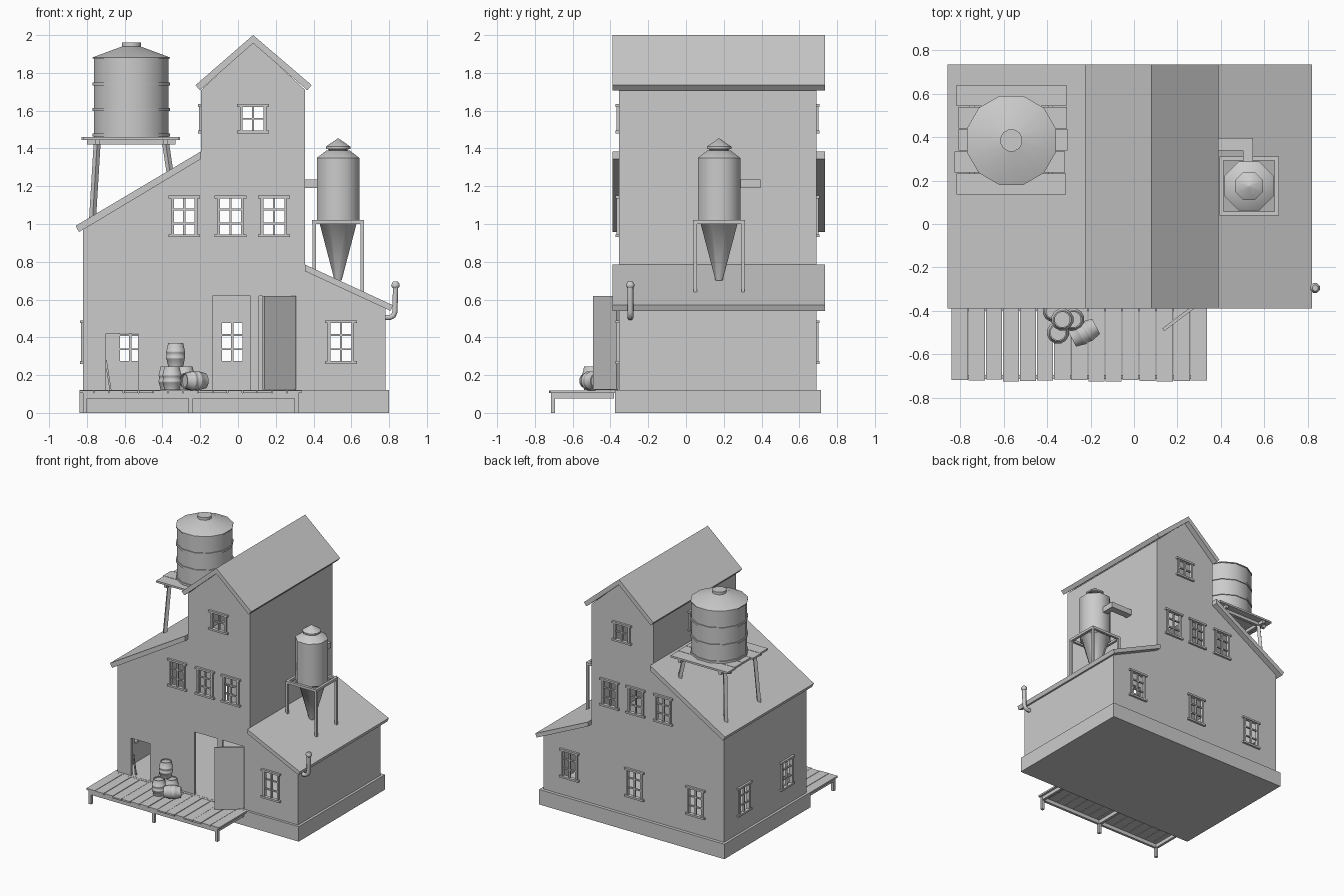
import bpy, bmesh, math, random
from mathutils import Matrix, Vector

if "Cube" in bpy.data.objects:
    bpy.data.objects.remove(bpy.data.objects["Cube"])
random.seed(4)

GREY = (0.6, 0.6, 0.6, 1)
mat = bpy.data.materials.new("plain grey")
mat.use_nodes = True
mat.diffuse_color = GREY
mat.node_tree.nodes["Principled BSDF"].inputs["Base Color"].default_value = GREY


def finish(bm, name, smooth=False):
    bmesh.ops.recalc_face_normals(bm, faces=bm.faces)
    me = bpy.data.meshes.new(name)
    bm.to_mesh(me)
    bm.free()
    me.materials.append(mat)
    ob = bpy.data.objects.new(name, me)
    bpy.context.collection.objects.link(ob)
    bpy.ops.object.select_all(action='DESELECT')
    bpy.context.view_layer.objects.active = ob
    ob.select_set(True)
    if smooth:
        bpy.ops.object.shade_smooth_by_angle(angle=math.radians(50))
    return ob


def add_box(bm, x, y, z, m=Matrix()):
    """Box given as three (low, high) ranges."""
    c = Vector([(a + b) / 2 for a, b in (x, y, z)])
    s = [b - a for a, b in (x, y, z)]
    bmesh.ops.create_cube(bm, size=1, matrix=m @ Matrix.Translation(c) @ Matrix.Diagonal((*s, 1)))


def box(name, x, y, z, m=Matrix()):
    bm = bmesh.new()
    add_box(bm, x, y, z, m)
    return finish(bm, name)


def beam(bm, a, b, w):
    """Square bar between two points."""
    a, b = Vector(a), Vector(b)
    d = b - a
    m = Matrix.Translation(a) @ d.to_track_quat('Z', 'Y').to_matrix().to_4x4()
    add_box(bm, (-w / 2, w / 2), (-w / 2, w / 2), (0, d.length), m)


def prism(name, outline, y0, y1):
    """Front outline of (x, z) points carried from y0 to y1."""
    bm = bmesh.new()
    f = bm.faces.new([bm.verts.new((x, y0, z)) for x, z in outline])
    r = bmesh.ops.extrude_face_region(bm, geom=[f])
    vs = [v for v in r["geom"] if isinstance(v, bmesh.types.BMVert)]
    bmesh.ops.translate(bm, vec=(0, y1 - y0, 0), verts=vs)
    return finish(bm, name)


def lathe(name, profile, sides, m):
    """Turned solid from (radius, height) points, capped at both ends."""
    bm = bmesh.new()
    rings = []
    for r, z in profile:
        rings.append([bm.verts.new((r * math.cos(t), r * math.sin(t), z))
                      for t in (2 * math.pi * (i + .5) / sides for i in range(sides))])
    for lo, hi in zip(rings, rings[1:]):
        for i in range(sides):
            j = (i + 1) % sides
            bm.faces.new((lo[i], lo[j], hi[j], hi[i]))
    bm.faces.new(rings[0])
    bm.faces.new(rings[-1])
    bm.transform(m)
    return finish(bm, name, True)


# Plinth and hollow walls
FRONT, BACK, LOW_X = -0.355, 0.69, -0.82
box("plinth", (-0.84, 0.8), (-0.375, 0.715), (0, 0.12))
walls = prism("walls", [(LOW_X, .1), (.78, .1), (.78, .56), (.355, .76), (.355, 1.71), (.08, 1.965),
                        (-.195, 1.71), (-.195, 1.35), (LOW_X, .98)], FRONT, BACK)
shell = walls.modifiers.new("shell", 'SOLIDIFY')
shell.thickness, shell.offset, shell.use_even_offset = 0.02, -1, True

# Windows: frame, sill, head and glazing bars, each with a hole in the wall
cut = bmesh.new()


def window(name, x, y, z, turn, height, rows):
    m = Matrix.Translation((x, y, z)) @ Matrix.Rotation(turn, 4, 'Z')
    h, w, out = height / 2, 0.07, (-0.012, 0.012)
    add_box(cut, (-.06, .06), (-.05, .05), (-h + .01, h - .01), m)
    bm = bmesh.new()
    for s in (-1, 1):
        add_box(bm, sorted((s * w, s * (w - .015))), out, (-h, h), m)
        add_box(bm, (-w - .014, w + .014), (-.017, .012), sorted((s * h, s * (h - .015))), m)
    add_box(bm, (-.006, .006), (-.006, .008), (-h, h), m)
    for i in range(1, rows):
        c = -h + height * i / rows
        add_box(bm, (-w, w), (-.005, .007), (c - .005, c + .005), m)
    finish(bm, name)


for side, y, turn in (("front", FRONT, 0), ("back", BACK, math.pi)):
    for i, x in enumerate((-.285, -.04, .19)):
        window(f"{side}_middle_window_{i + 1}", x, y, 1.04, turn, .22, 3)
    window(f"{side}_top_window", .08, y, 1.557, turn, .155, 2)
    window(f"{side}_low_window", .545, y, .375, turn, .23, 3)
for i, x in enumerate((-.57, -.03)):
    window(f"back_low_window_{i + 2}", x, BACK, .375, math.pi, .23, 3)
for i, y in enumerate((-.1, .44)):
    window(f"side_low_window_{i + 1}", LOW_X, y, .375, -math.pi / 2, .23, 3)
window("side_top_window", -.195, .17, 1.557, -math.pi / 2, .155, 2)

# Doorways cut with the window holes
add_box(cut, (-.7, -.53), (FRONT - .05, FRONT + .05), (.121, .42))
add_box(cut, (-.135, .3), (FRONT - .05, FRONT + .05), (.121, .62))
cutter = finish(cut, "opening_cutter")
cutter.hide_render = True
holes = walls.modifiers.new("holes", 'BOOLEAN')
holes.object, holes.operation, holes.solver = cutter, 'DIFFERENCE', 'EXACT'
bpy.context.view_layer.objects.active = walls
for mod in ("shell", "holes"):
    bpy.ops.object.modifier_apply(modifier=mod)
bpy.data.objects.remove(cutter)

# Open door leaf, inner post and leaning plank
box("door_leaf", (-.21, 0), (-.015, 0), (.125, .62),
    Matrix.Translation((.298, FRONT, 0)) @ Matrix.Rotation(math.radians(37), 4, 'Z'))
box("door_post", (.065, .11), (FRONT, FRONT + .015), (.12, .625))
bm = bmesh.new()
beam(bm, (-.675, FRONT + .03, .12), (-.7, FRONT + .03, .28), .01)
finish(bm, "leaning_plank")

# Roofs
for name, line in {
    "tower_roof": [(.08, 2), (-.225, 1.735), (-.202, 1.708), (.08, 1.957), (.367, 1.708), (.39, 1.735)],
    "low_roof": [(-.195, 1.385), (-.86, .99), (-.842, .957), (-.195, 1.345)],
    "shed_roof": [(.355, .785), (.82, .57), (.808, .54), (.355, .75)],
}.items():
    prism(name, line, -.39, .735)

# Loading deck: uneven planks, rails and posts
bm = bmesh.new()
count, x0, x1 = 15, -.84, .34
step = (x1 - x0) / count
for i in range(count):
    a = x0 + i * step
    add_box(bm, (a, a + step - .004), (-.715 - random.uniform(0, .012), -.375), (.106, .12 - random.uniform(0, .003)))
finish(bm, "deck_planks")
bm = bmesh.new()
for y in (-.705, -.39):
    add_box(bm, (-.82, .32), (y - .01, y + .01), (.076, .106))
for x in (-.81, -.25, .31):
    add_box(bm, (x - .01, x + .01), (-.705, -.38), (.076, .105))
    add_box(bm, (x - .011, x + .011), (-.716, -.694), (0, .106))
finish(bm, "deck_frame")

# Barrels
barrel = [(.035, .008), (.035, 0), (.041, 0), (.05, .04), (.052, .042), (.052, .05), (.05, .052), (.05, .073),
          (.052, .075), (.052, .083), (.05, .085), (.041, .125), (.035, .125), (.035, .117)]
spots = [(-.37, -.4, .12), (-.28, -.44, .12), (-.35, -.5, .12), (-.33, -.44, .245)]
for i, p in enumerate(spots):
    lathe(f"barrel_{i + 1}", barrel, 12, Matrix.Translation(p))
lathe("lying_barrel", barrel, 12, Matrix.Translation((-.285, -.53, .17))
      @ Matrix.Rotation(math.radians(28), 4, 'Z') @ Matrix.Rotation(math.pi / 2, 4, 'Y'))

# Water tank on its stand
TX, TY = -.565, .385
at_tank = Matrix.Translation((TX, TY, 0))
lathe("water_tank", [(.205, 1.46), (.205, 1.88)], 12, at_tank)
for z in (1.472, 1.605, 1.74):
    lathe("tank_band", [(.212, z - .008), (.212, z + .008)], 12, at_tank)
lathe("tank_roof", [(.212, 1.875), (.212, 1.882), (.05, 1.94)], 12, at_tank)
lathe("tank_cap", [(.052, 1.93), (.052, 1.96)], 12, at_tank)
bm = bmesh.new()
for i in range(5):
    y = .135 + i * .102
    lean = random.uniform(-.012, .012)
    add_box(bm, (-.818 + lean, -.312 + lean / 2), (y, y + .098), (1.445, 1.46))
finish(bm, "stand_planks")
bm = bmesh.new()
for s in (-1, 1):
    add_box(bm, (TX + s * .18 - .012, TX + s * .18 + .012), (.145, .635), (1.42, 1.446))
    add_box(bm, (-.8, -.33), (TY + s * .19 - .012, TY + s * .19 + .012), (1.42, 1.446))
    for t in (-1, 1):
        foot = TX + s * .205
        beam(bm, (TX + s * .18, TY + t * .185, 1.44), (foot, TY + t * .21, 1.385 + (foot + .195) * .594 - .015), .026)
finish(bm, "stand_frame")

# Hopper silo on its frame, with feed duct
SX, SY = .53, .175
at_silo = Matrix.Translation((SX, SY, 0))
lathe("silo_body", [(.02, .7), (.105, 1.0), (.122, 1.01), (.122, 1.35), (.065, 1.39)], 8, at_silo)
lathe("silo_cap", [(.055, 1.38), (.055, 1.395), (.07, 1.398), (.07, 1.41), (.004, 1.452)], 8, at_silo)
bm = bmesh.new()
for s in (-1, 1):
    add_box(bm, (SX - .137, SX + .137), sorted((SY + s * .137, SY + s * .117)), (1.0, 1.02))
    add_box(bm, sorted((SX + s * .137, SX + s * .117)), (SY - .137, SY + .137), (1.0, 1.02))
    for t in (-1, 1):
        x, y = SX + s * .127, SY + t * .127
        add_box(bm, (x - .009, x + .009), (y - .009, y + .009), (.775 - (x - .355) * .462, 1.01))
finish(bm, "silo_frame")
box("duct_out", (.503, .547), (.27, .395), (1.19, 1.235))
box("duct_to_tower", (.35, .503), (.338, .395), (1.19, 1.235))

# Bent vent pipe with cap
curve = bpy.data.curves.new("vent_path", 'CURVE')
curve.dimensions, curve.bevel_depth, curve.bevel_resolution, curve.use_fill_caps = '3D', .016, 1, True
path = [(.77, .505), (.805, .505), (.823, .515), (.831, .535), (.834, .67)]
line = curve.splines.new('POLY')
line.points.add(len(path) - 1)
for p, (x, z) in zip(line.points, path):
    p.co = (x, -.295, z, 1)
curve.materials.append(mat)
bpy.context.collection.objects.link(bpy.data.objects.new("vent_pipe", curve))
lathe("vent_cap", [(.016, .66), (.024, .67), (.024, .68), (.014, .695)], 8, Matrix.Translation((.834, -.295, 0)))
